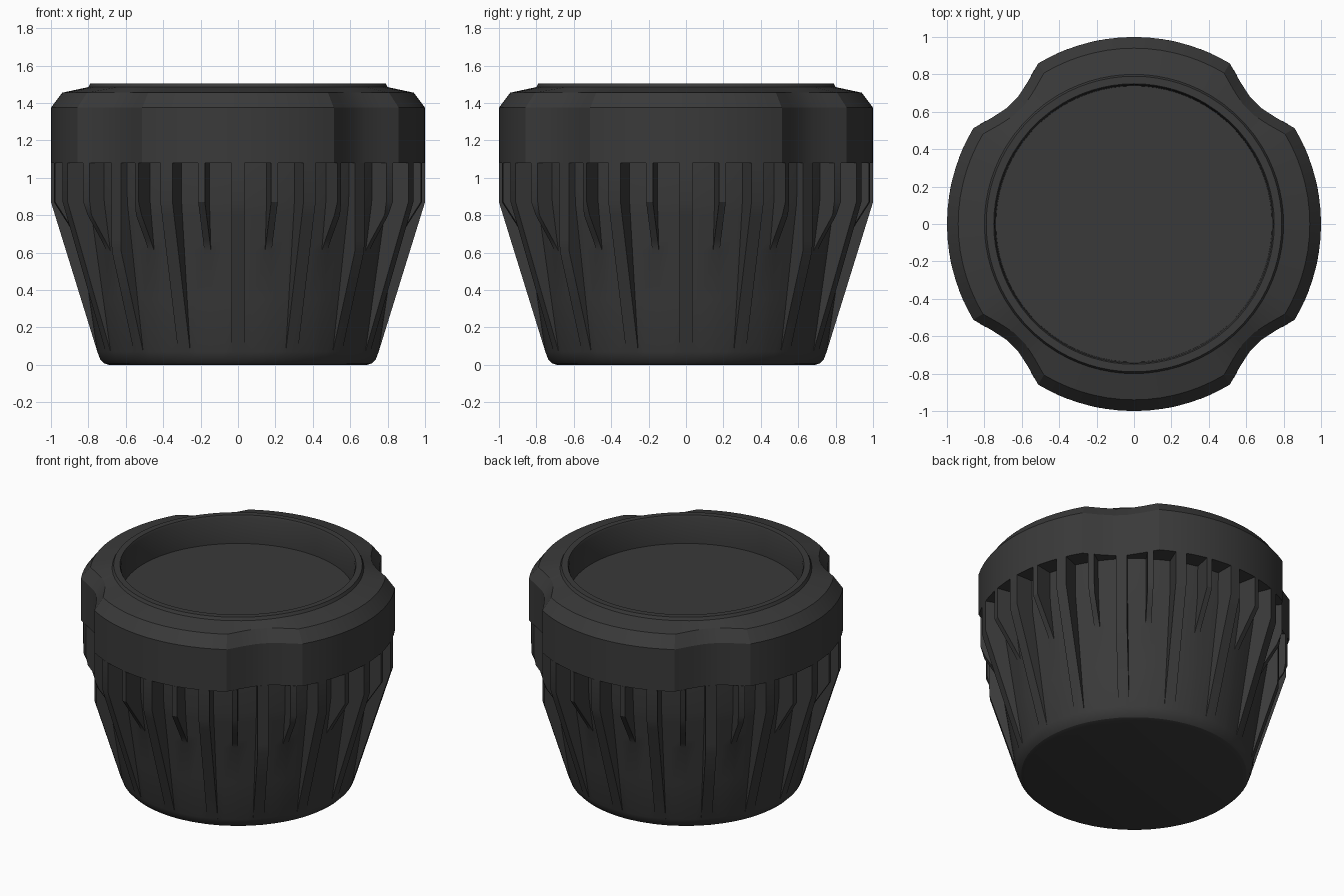
import bpy, bmesh, math

if "Cube" in bpy.data.objects:
    bpy.data.objects.remove(bpy.data.objects["Cube"])

dark = bpy.data.materials.new("dark_plastic")
dark.diffuse_color = (0.042, 0.042, 0.042, 1)
dark.use_nodes = True
dark.node_tree.nodes["Principled BSDF"].inputs["Base Color"].default_value = dark.diffuse_color


def interp(x, pts):
    if x <= pts[0][0]:
        return pts[0][1]
    for (x0, y0), (x1, y1) in zip(pts, pts[1:]):
        if x <= x1:
            return y0 + (y1 - y0) * (x - x0) / (x1 - x0)
    return pts[-1][1]


def outline(deg):
    """Radius of the round plan with a scalloped notch on each diagonal."""
    return interp(abs(deg % 90 - 45), [(2.6, 0.92), (8.4, 0.95), (14.2, 1.0)])


def polar(r, deg, z, side=0.0):
    a = math.radians(deg)
    c, s = math.cos(a), math.sin(a)
    return (r * c - side * s, r * s + side * c, z)


def loft(name, rings):
    """Skin closed rings of points and cap both ends."""
    bm = bmesh.new()
    loops = [[bm.verts.new(p) for p in ring] for ring in rings]
    n = len(loops[0])
    for a, b in zip(loops, loops[1:]):
        for i in range(n):
            j = (i + 1) % n
            bm.faces.new((a[i], a[j], b[j], b[i]))
    bm.faces.new(loops[0][::-1])
    bm.faces.new(loops[-1])
    bmesh.ops.remove_doubles(bm, verts=bm.verts, dist=0.0002)
    bmesh.ops.recalc_face_normals(bm, faces=bm.faces)
    me = bpy.data.meshes.new(name)
    bm.to_mesh(me)
    bm.free()
    ob = bpy.data.objects.new(name, me)
    bpy.context.collection.objects.link(ob)
    me.materials.append(dark)
    bpy.ops.object.select_all(action='DESELECT')
    ob.select_set(True)
    bpy.context.view_layer.objects.active = ob
    bpy.ops.object.shade_smooth_by_angle(angle=math.radians(25))
    return ob


# Tapered core with alternating long ribs and short pointed ribs
FLOOR = [(0, 0.69), (0.008, 0.715), (0.03, 0.737), (0.07, 0.752), (0.87, 0.872), (1.08, 0.875)]
LONG = [(0, 0.69), (0.008, 0.715), (0.03, 0.737), (0.07, 0.752), (0.87, 1.0), (1.08, 1.0)]
SHORT = [(0.61, 0.83), (0.87, 1.0)]
LEVELS = [0, 0.008, 0.03, 0.07, 0.35, 0.61, 0.67, 0.73, 0.8, 0.87, 1.08]
STEP = 360 / 32


def body_ring(z):
    ring = []
    base = interp(z, FLOOR)
    for i in range(32):
        deg = i * STEP
        if i % 2:
            w = 0.018
            top = max(base, interp(z, SHORT)) if z > 0.61 else base
        else:
            w, top = 0.035, interp(z, LONG)
        # rib walls and face
        for side, raised in ((-w, False), (-w, True), (w, True), (w, False)):
            r = min(top, outline(deg + math.degrees(side))) if raised else base
            ring.append(polar(r, deg, z, side))
        # gap floor
        ring.append(polar(base, deg + STEP / 2, z))
    return ring


loft("ribbed_body", [body_ring(z) for z in LEVELS])

# Scalloped cap with chamfer, raised lip and round recess
angles = []
for q in range(4):
    angles += [q * 90 - 30.8 + k * 61.6 / 14 for k in range(15)]
    angles += [q * 90 + a for a in (36.6, 42.4, 47.6, 53.4)]

rings = [[polar(outline(a) * s, a, z) for a in angles]
         for s, z in ((1, 1.08), (1, 1.375), (0.94, 1.455))]
rings += [[polar(r, a, z) for a in angles]
          for r, z in ((0.80, 1.485), (0.79, 1.505), (0.75, 1.505), (0.743, 1.49), (0.738, 1.31))]
loft("scalloped_cap", rings)
